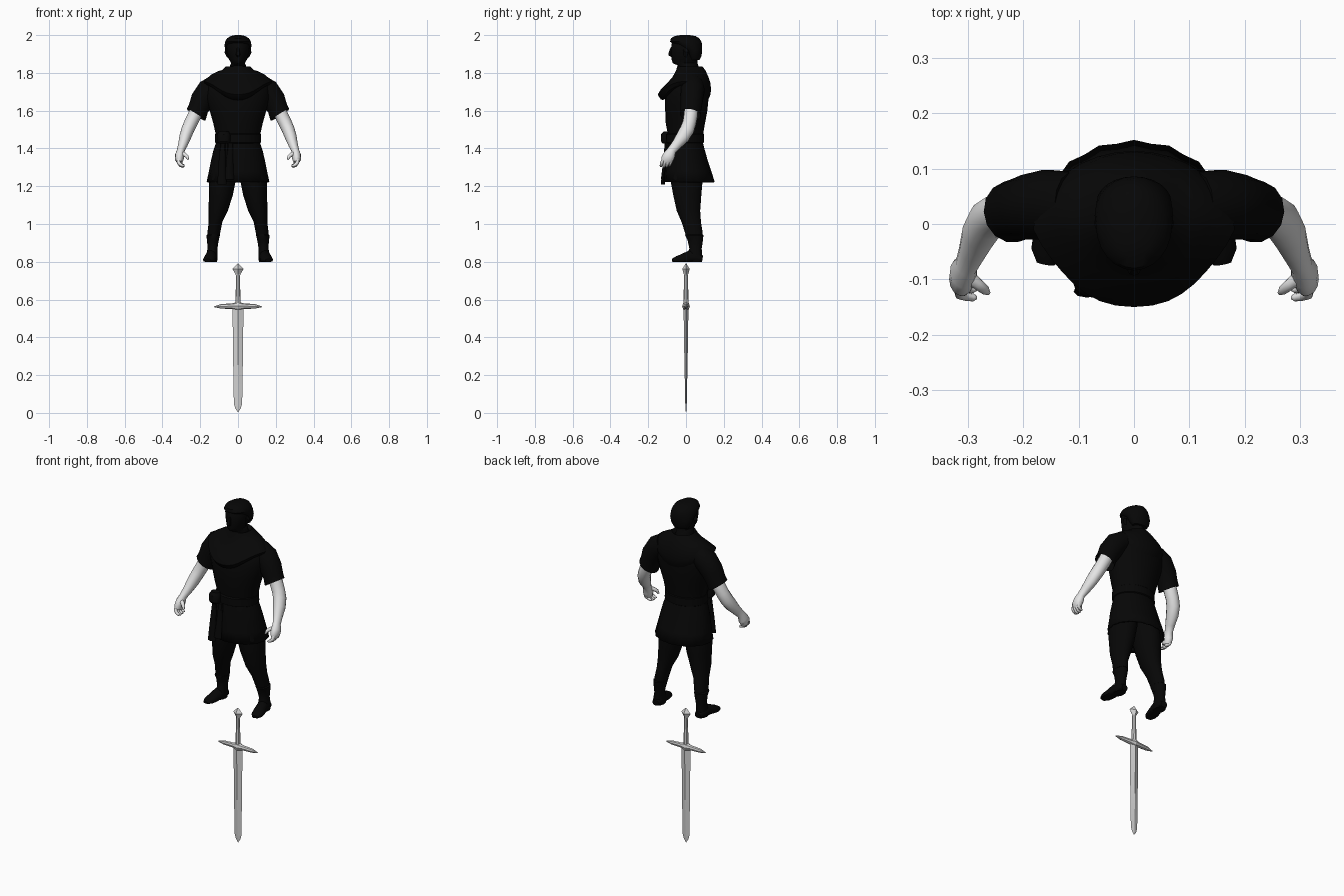
import bpy, bmesh, math
from mathutils import Vector


def material(name, v):
    m = bpy.data.materials.new(name)
    m.diffuse_color = (v, v, v, 1)
    return m


BLACK = material("black_cloth", 0.002)
SKIN = material("pale_skin", 0.78)
STEEL = material("steel", 0.65)


def skin_rings(name, rings, mat, mirror=False, caps=(True, True), angle=40):
    """Join rings of points into a surface."""
    bm = bmesh.new()
    vs = [[bm.verts.new(p) for p in r] for r in rings]
    n = len(vs[0])
    for a, b in zip(vs, vs[1:]):
        for i in range(n):
            j = (i + 1) % n
            bm.faces.new((a[i], a[j], b[j], b[i]))
    if caps[0]:
        bm.faces.new(vs[0])
    if caps[1]:
        bm.faces.new(vs[-1])
    bmesh.ops.recalc_face_normals(bm, faces=bm.faces)
    me = bpy.data.meshes.new(name)
    bm.to_mesh(me)
    bm.free()
    ob = bpy.data.objects.new(name, me)
    bpy.context.collection.objects.link(ob)
    me.materials.append(mat)
    if mirror:
        ob.modifiers.new("mirror", "MIRROR")
    bpy.context.view_layer.objects.active = ob
    ob.select_set(True)
    bpy.ops.object.shade_smooth_by_angle(angle=math.radians(angle))
    ob.select_set(False)
    return ob


def stack(name, rows, mat, n=24, **kw):
    """Horizontal ovals: z, x centre, x radius, front y, back y, [side lift, front point]."""
    rings = []
    for z, cx, rx, yf, yb, *extra in rows:
        lift, point = (extra + [0, 0])[:2]
        ring = []
        for i in range(n):
            a = math.tau * i / n
            c, s = math.cos(a), math.sin(a)
            y = (yf + yb) / 2 + (yb - yf) / 2 * s
            pinch = 1 - point * max(0, -s) * abs(c)
            ring.append((cx + rx * c * pinch, y, z + lift * c * c))
        rings.append(ring)
    return skin_rings(name, rings, mat, **kw)


def tube(name, rows, mat, n=14, floor=0, **kw):
    """Ovals along a path: x, y, z, side radius, depth radius."""
    pts = [Vector(r[:3]) for r in rows]
    rings = []
    for k, r in enumerate(rows):
        t = (pts[min(k + 1, len(pts) - 1)] - pts[max(k - 1, 0)]).normalized()
        ref = Vector((0, 1, 0)) if abs(t.y) < 0.8 else Vector((0, 0, 1))
        u = t.cross(ref).normalized()
        v = u.cross(t)
        ring = []
        for i in range(n):
            a = math.tau * i / n
            p = pts[k] + u * r[3] * math.cos(a) + v * r[4] * math.sin(a)
            p.z = max(p.z, floor)
            ring.append(p)
        rings.append(ring)
    return skin_rings(name, rings, mat, **kw)


# Head, hair and face
stack("head", [(1.78, 0, .05, -.04, .07), (1.84, 0, .042, -.045, .065),
               (1.852, 0, .036, -.07, .06), (1.87, 0, .047, -.076, .06),
               (1.91, 0, .058, -.077, .07), (1.95, 0, .062, -.078, .075),
               (1.985, 0, .045, -.06, .06)], BLACK)
stack("hair", [(1.868, 0, .045, .02, .072), (1.89, 0, .06, .005, .082),
               (1.92, 0, .068, -.01, .086), (1.945, 0, .071, -.055, .086),
               (1.965, 0, .069, -.084, .082), (1.983, 0, .058, -.08, .07),
               (1.995, 0, .038, -.06, .05), (2.0, 0, .015, -.03, .02)], BLACK)
tube("nose", [(0, -.074, 1.935, .006, .006), (0, -.082, 1.91, .009, .009),
              (0, -.084, 1.896, .012, .010), (0, -.074, 1.888, .007, .005)], BLACK, n=8)
tube("ear", [(.057, -.004, 1.925, .006, .012), (.064, .002, 1.91, .008, .014),
             (.056, -.006, 1.885, .004, .008)], BLACK, n=8, mirror=True)

# Tunic body
stack("tunic", [(1.42, 0, .113, -.09, .085), (1.47, 0, .117, -.095, .09),
                (1.53, 0, .13, -.107, .1), (1.6, 0, .15, -.11, .113),
                (1.67, 0, .17, -.11, .12), (1.73, 0, .17, -.09, .12),
                (1.775, 0, .14, -.06, .1), (1.81, 0, .07, -.04, .085)], BLACK)

# Draped hood, pointed at the front
stack("hood", [(1.655, 0, .15, -.12, .1, .075, .25), (1.66, 0, .172, -.134, .118, .078, .3),
               (1.685, 0, .182, -.15, .13, .07, .32), (1.71, 0, .172, -.135, .132, .055, .3),
               (1.745, 0, .142, -.1, .13, .045, .15), (1.78, 0, .108, -.07, .118, .028),
               (1.815, 0, .085, -.052, .102), (1.835, 0, .062, -.046, .086),
               (1.82, 0, .045, -.035, .07)], BLACK, n=32)

# Short sleeves, open at the cuff
sleeve = tube("sleeve", [(.11, .035, 1.735, .06, .06), (.155, .035, 1.705, .065, .064),
                         (.19, .03, 1.655, .062, .06), (.21, .026, 1.61, .054, .056),
                         (.222, .022, 1.578, .053, .056)],
              BLACK, mirror=True, caps=(True, False))
for v in sleeve.data.vertices[-14:]:
    v.co.z += (v.co.x - .222) * .25

# Belt, pouch, skirt and hanging sash
stack("belt", [(1.425, 0, .112, -.092, .086), (1.432, 0, .122, -.105, .096),
               (1.475, 0, .121, -.106, .096), (1.482, 0, .112, -.094, .088)], BLACK)
stack("pouch", [(1.425, -.075, .026, -.122, -.08), (1.438, -.075, .035, -.133, -.08),
                (1.475, -.075, .034, -.132, -.08), (1.49, -.075, .026, -.118, -.08)],
      BLACK, n=12)
skirt = stack("skirt", [(1.435, 0, .115, -.094, .088), (1.39, 0, .13, -.1, .1),
                        (1.34, 0, .142, -.106, .114), (1.28, 0, .154, -.112, .134),
                        (1.222, 0, .166, -.118, .152)],
              BLACK, n=32, caps=(True, False))
for i, v in enumerate(skirt.data.vertices):
    if v.co.z < 1.3 and i % 2:
        v.co.x *= .97
        v.co.y *= .97
solid = skirt.modifiers.new("thickness", "SOLIDIFY")
solid.thickness = .008
for name, x, z in (("sash_left", -.085, 1.21), ("sash_right", -.045, 1.235)):
    stack(name, [(z, x, .024, -.133, -.112), (1.3, x, .02, -.125, -.1),
                 (1.43, x + .005, .014, -.112, -.09)], BLACK, n=8)

# Legs, boots and feet
stack("leg", [(1.4, .06, .06, -.075, .075), (1.24, .081, .071, -.085, .09),
              (1.15, .091, .063, -.068, .082), (1.07, .105, .051, -.05, .076),
              (1.01, .119, .036, -.024, .08), (.96, .127, .034, -.008, .088),
              (.9, .132, .028, .012, .085)], BLACK, n=18, mirror=True)
stack("boot_shaft", [(.945, .131, .031, -.004, .088), (.94, .132, .036, -.005, .092),
                     (.915, .133, .031, .008, .09), (.87, .135, .026, .018, .083),
                     (.84, .138, .029, .005, .085), (.8, .138, .028, .005, .085)],
      BLACK, n=16, mirror=True)
tube("foot", [(.136, .086, .815, .02, .018), (.138, .06, .82, .03, .03),
              (.143, .02, .825, .03, .036), (.15, -.02, .814, .032, .027),
              (.156, -.05, .81, .03, .019), (.16, -.072, .806, .016, .01)],
     BLACK, floor=.8, mirror=True)

# Bare arms, hands, fingers and thumbs
tube("arm", [(.2, .03, 1.64, .036, .036), (.23, .025, 1.575, .036, .037),
             (.25, .018, 1.535, .035, .036), (.266, .006, 1.5, .034, .038),
             (.28, -.018, 1.46, .031, .036), (.292, -.05, 1.42, .025, .027),
             (.303, -.075, 1.39, .02, .024), (.308, -.088, 1.365, .025, .032),
             (.311, -.1, 1.342, .023, .033), (.308, -.107, 1.325, .014, .026)],
     SKIN, mirror=True, angle=60)
for k in range(4):
    y = -.128 + k * .015
    drop = (.004, 0, .002, .007)[k]
    tube("finger_%d" % (k + 1), [(.316, y + .01, 1.345, .01, .009), (.314, y, 1.324, .01, .009),
                                 (.303, y - .003, 1.309 + drop, .009, .008),
                                 (.29, y - .005, 1.304 + drop, .007, .007),
                                 (.284, y - .005, 1.305 + drop, .003, .003)],
         SKIN, n=8, mirror=True, angle=60)
tube("thumb", [(.3, -.095, 1.372, .014, .014), (.283, -.108, 1.368, .011, .011),
               (.27, -.119, 1.357, .009, .009), (.264, -.124, 1.342, .005, .005)],
     SKIN, n=8, mirror=True, angle=60)


# Sword: four-sided blade, octagonal grip, diamond pommel, tapered guard
def blade_rows(rows):
    return [(z, 0, rx, -ry, ry) for z, rx, ry in rows]


stack("blade", blade_rows([(.005, .002, .001), (.025, .015, .003), (.05, .022, .004),
                           (.3, .026, .009), (.56, .029, .013)]), STEEL, n=4, angle=15)
stack("grip", blade_rows([(.56, .015, .014), (.65, .012, .012), (.735, .01, .01)]),
      STEEL, n=8)
stack("pommel", blade_rows([(.72, .01, .01), (.735, .013, .012), (.762, .03, .02),
                            (.79, .003, .002)]), STEEL, n=4, angle=15)
guard = [(-.127, .562, .002), (-.09, .564, .012), (-.03, .565, .015), (0, .565, .024),
         (.03, .565, .015), (.09, .564, .012), (.127, .562, .002)]
tube("guard", [(x, 0, z, r, r * .85) for x, z, r in guard], STEEL, n=8, angle=25)
